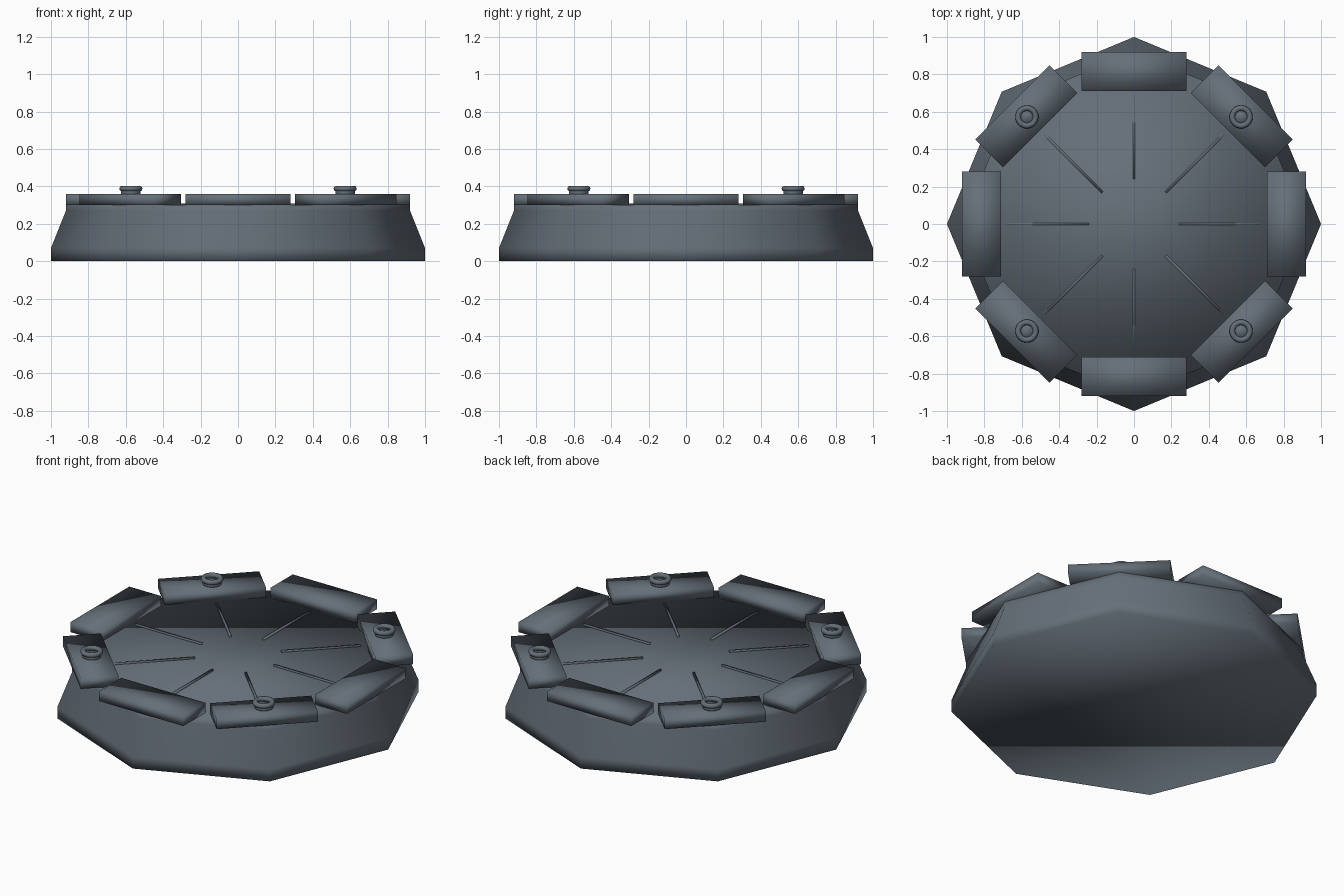
import bpy, bmesh, math
from mathutils import Matrix

cube = bpy.data.objects.get("Cube")
if cube:
    bpy.data.objects.remove(cube, do_unlink=True)

slate = bpy.data.materials.new("slate_metal")
slate.use_nodes = True
COLOUR = (0.13, 0.16, 0.19, 1)
slate.diffuse_color = COLOUR
slate.node_tree.nodes["Principled BSDF"].inputs["Base Color"].default_value = COLOUR


def add_object(name, bm):
    bmesh.ops.recalc_face_normals(bm, faces=bm.faces)
    mesh = bpy.data.meshes.new(name)
    bm.to_mesh(mesh)
    bm.free()
    mesh.materials.append(slate)
    mesh.shade_smooth()
    obj = bpy.data.objects.new(name, mesh)
    bpy.context.collection.objects.link(obj)
    return obj


def lathe(name, profile, sides, closed=False):
    """Turn an (r, z) profile; open profiles get flat end caps."""
    bm = bmesh.new()
    rings = []
    for r, z in profile:
        angles = [math.tau * i / sides for i in range(sides)]
        rings.append([bm.verts.new((r * math.cos(a), r * math.sin(a), z)) for a in angles])
    pairs = list(zip(rings, rings[1:]))
    if closed:
        pairs.append((rings[-1], rings[0]))
    else:
        bm.faces.new(rings[0])
        bm.faces.new(rings[-1])
    for low, high in pairs:
        for i in range(sides):
            j = (i + 1) % sides
            bm.faces.new((low[i], low[j], high[j], high[i]))
    return add_object(name, bm)


def box(name, size, centre):
    bm = bmesh.new()
    bmesh.ops.create_cube(bm, size=1)
    bmesh.ops.scale(bm, vec=size, verts=bm.verts)
    bmesh.ops.translate(bm, vec=centre, verts=bm.verts)
    return add_object(name, bm)


# Octagonal base with a sloped wall
lathe("base", [(1, 0), (1, 0.07), (0.92, 0.27), (0.92, 0.30)], 8)

# Rim blocks and radial floor strips, with a ring on every diagonal block
for i in range(8):
    angle = i * math.pi / 4
    turn = Matrix.Rotation(angle, 4, "Z")
    box(f"rim_block_{i}", (0.21, 0.56, 0.06), (0.815, 0, 0.33)).matrix_world = turn
    box(f"floor_strip_{i}", (0.44, 0.012, 0.012), (0.46, 0, 0.302)).matrix_world = turn
    if i % 2:
        place = turn @ Matrix.Translation((0.81, 0, 0))
        lathe(f"ring_post_{i}", [(0.052, 0.355), (0.052, 0.38)], 24).matrix_world = place
        section = [(0.047 + 0.015 * math.cos(t * math.pi / 4),
                    0.388 + 0.015 * math.sin(t * math.pi / 4)) for t in range(8)]
        lathe(f"tie_ring_{i}", section, 32, closed=True).matrix_world = place
